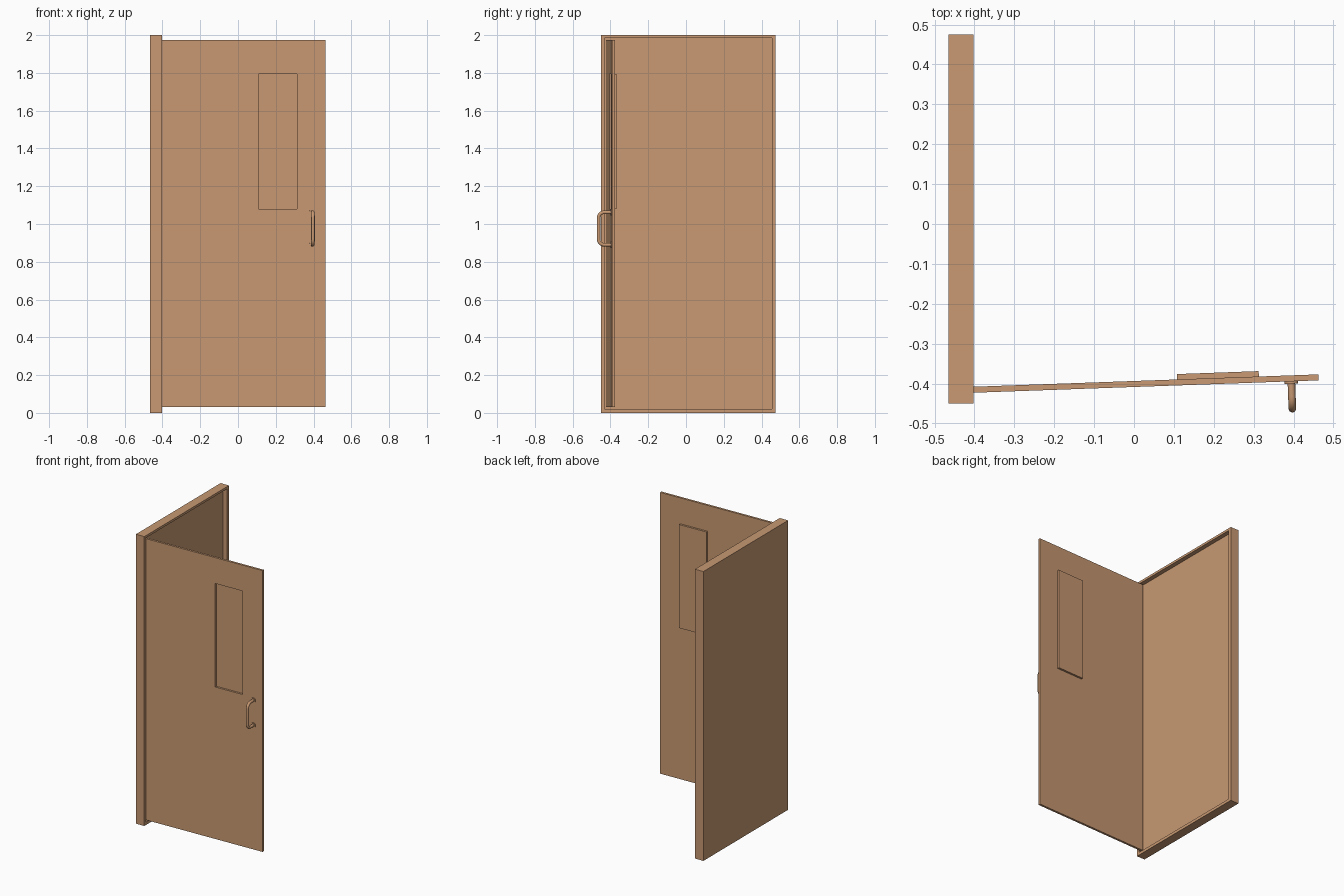
import bpy, bmesh, math
from mathutils import Matrix, Vector

if "Cube" in bpy.data.objects:
    bpy.data.objects.remove(bpy.data.objects["Cube"])

TAN = bpy.data.materials.new("tan")
TAN.diffuse_color = (0.58, 0.32, 0.17, 1)
TAN.use_nodes = True
TAN.node_tree.nodes["Principled BSDF"].inputs["Base Color"].default_value = TAN.diffuse_color

# Local frame of each leaf: x along the leaf, y through it (front face at y = 0), z up
FRAME = Matrix.Translation((-0.402, 0, 0)) @ Matrix.Rotation(math.pi / 2, 4, 'Z')
DOOR = Matrix.Translation((-0.417, -0.4235, 0)) @ Matrix.Rotation(0.0358, 4, 'Z')


def add(name, bm, matrix):
    bmesh.ops.recalc_face_normals(bm, faces=bm.faces)
    me = bpy.data.meshes.new(name)
    bm.to_mesh(me)
    bm.free()
    me.materials.append(TAN)
    ob = bpy.data.objects.new(name, me)
    ob.matrix_world = matrix
    bpy.context.collection.objects.link(ob)
    return ob


def slab(name, matrix, outer, inner, thick, pocket=None):
    """Slab with a rectangular pocket in its front, or a through opening if pocket is None.
    Rectangles are (x0, z0, x1, z1)."""
    bm = bmesh.new()

    def loop(r, y):
        return [bm.verts.new((x, y, z)) for x, z in
                ((r[0], r[1]), (r[2], r[1]), (r[2], r[3]), (r[0], r[3]))]

    loops = [loop(outer, thick), loop(outer, 0), loop(inner, 0),
             loop(inner, thick if pocket is None else pocket)]
    pairs = list(zip(loops, loops[1:]))
    if pocket is None:
        pairs.append((loops[3], loops[0]))
    else:
        bm.faces.new(loops[0])
        bm.faces.new(loops[3])
    for a, b in pairs:
        for i in range(4):
            j = (i + 1) % 4
            bm.faces.new((a[i], a[j], b[j], b[i]))
    return add(name, bm, matrix)


def box(name, matrix, lo, hi):
    bm = bmesh.new()
    lo, hi = Vector(lo), Vector(hi)
    bmesh.ops.create_cube(bm, size=1, matrix=Matrix.Translation((lo + hi) / 2)
                          @ Matrix.Diagonal((*(hi - lo), 1)))
    return add(name, bm, matrix)


def smooth(ob):
    bpy.ops.object.select_all(action='DESELECT')
    ob.select_set(True)
    bpy.context.view_layer.objects.active = ob
    bpy.ops.object.shade_smooth_by_angle(angle=math.radians(40))


# Cabinet tray with raised rim, open door leaf with window pane
slab("cabinet_body", FRAME, (-0.45, 0, 0.475, 2), (-0.432, 0.02, 0.455, 1.984), 0.063, 0.03)
WIN = (0.526, 1.08, 0.731, 1.795)
slab("door_leaf", DOOR, (0, 0.03, 0.88, 1.974), WIN, 0.015)
box("window_pane", DOOR, (WIN[0], 0.0135, WIN[1]), (WIN[2], 0.0285, WIN[3]))

# Handle: round bar swept along a U with rounded corners
HX, Z0, Z1, R, OUT, BEND = 0.812, 0.890, 1.062, 0.0095, -0.0685, 0.03
path = [(0.001, Z0)]
for cz, start in ((Z0 + BEND, 0), (Z1 - BEND, 90)):
    for k in range(9):
        a = math.radians(start + k * 90 / 8)
        path.append((OUT + BEND - BEND * math.sin(a), cz - BEND * math.cos(a)))
path.append((0.001, Z1))

bm = bmesh.new()
rings = []
for i, (y, z) in enumerate(path):
    p, q = path[max(i - 1, 0)], path[min(i + 1, len(path) - 1)]
    t = Vector((0, q[0] - p[0], q[1] - p[1])).normalized()
    side = Vector((1, 0, 0))
    up = t.cross(side)
    rings.append([bm.verts.new(Vector((HX, y, z)) + R * (side * math.cos(b) + up * math.sin(b)))
                  for b in (k * math.tau / 16 for k in range(16))])
for a, b in zip(rings, rings[1:]):
    for k in range(16):
        m = (k + 1) % 16
        bm.faces.new((a[k], a[m], b[m], b[k]))
for end in (rings[0], rings[-1]):
    bm.faces.new(end)
smooth(add("handle_bar", bm, DOOR))

# Round mounting plates under the handle ends
for label, z in (("lower", Z0), ("upper", Z1)):
    bm = bmesh.new()
    bmesh.ops.create_cone(bm, cap_ends=True, segments=20, radius1=0.017, radius2=0.017, depth=0.006,
                          matrix=Matrix.Translation((HX, -0.003, z)) @ Matrix.Rotation(math.pi / 2, 4, 'X'))
    smooth(add("handle_plate_" + label, bm, DOOR))
